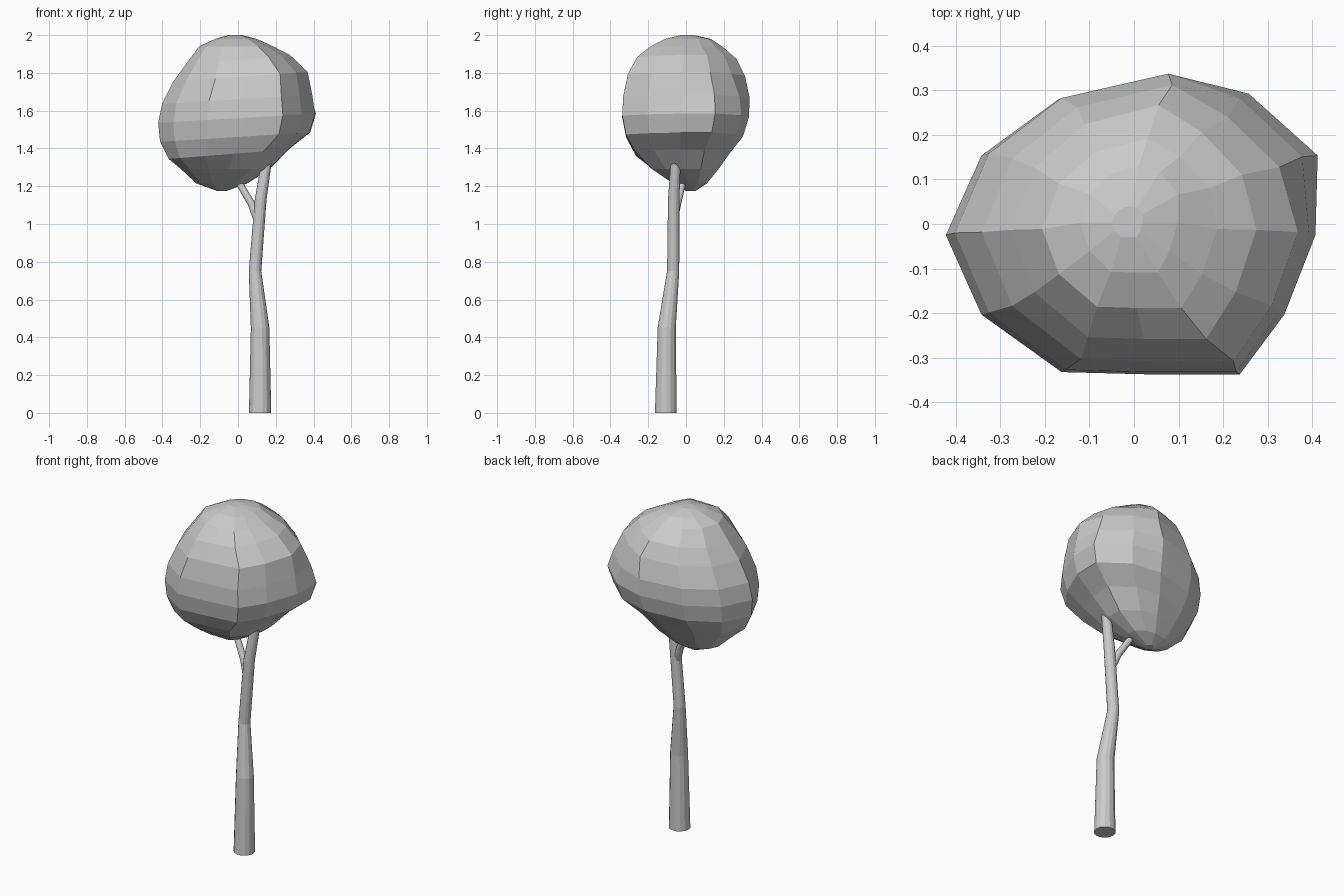
import bpy
import bmesh
from mathutils import Vector
from math import cos, sin, tau

cube = bpy.data.objects.get("Cube")
if cube:
    bpy.data.objects.remove(cube)

grey = bpy.data.materials.new("plain grey")
grey.use_nodes = True
colour = (0.6, 0.6, 0.6, 1)
grey.diffuse_color = colour
grey.node_tree.nodes["Principled BSDF"].inputs["Base Color"].default_value = colour


def loft(name, rings):
    """Skin a stack of equal point rings and cap both ends."""
    bm = bmesh.new()
    loops = [[bm.verts.new(p) for p in ring] for ring in rings]
    n = len(loops[0])
    for low, high in zip(loops, loops[1:]):
        for i in range(n):
            j = (i + 1) % n
            bm.faces.new((low[i], low[j], high[j], high[i]))
    bm.faces.new(loops[0][::-1])
    bm.faces.new(loops[-1])
    bmesh.ops.recalc_face_normals(bm, faces=bm.faces)
    mesh = bpy.data.meshes.new(name)
    bm.to_mesh(mesh)
    bm.free()
    mesh.materials.append(grey)
    obj = bpy.data.objects.new(name, mesh)
    bpy.context.collection.objects.link(obj)
    return obj


def limb(name, stations, sides):
    """Tapered limb through (x, y, z, radius) stations."""
    rings = []
    for k, (x, y, z, r) in enumerate(stations):
        a = Vector(stations[max(k - 1, 0)][:3])
        b = Vector(stations[min(k + 1, len(stations) - 1)][:3])
        along = Vector((0, 0, 1)) if k == 0 and z == 0 else (b - a).normalized()
        turn = Vector((0, 0, 1)).rotation_difference(along)
        rings.append([Vector((x, y, z)) + turn @ Vector(
            (r * cos(tau * i / sides), r * sin(tau * i / sides), 0))
            for i in range(sides)])
    return loft(name, rings)


# Bent trunk and its side branch
limb("trunk", [(0.117, -0.107, 0, 0.059), (0.117, -0.102, 0.45, 0.049),
               (0.09, -0.068, 0.75, 0.033), (0.12, -0.065, 1.13, 0.031),
               (0.15, -0.055, 1.32, 0.027), (0.17, -0.05, 1.45, 0.022)], 14)
limb("branch", [(0.105, -0.065, 1.02, 0.022), (0.07, -0.045, 1.11, 0.02),
                (0.01, -0.02, 1.21, 0.018), (-0.03, 0, 1.28, 0.014)], 14)

# Faceted crown: one irregular outline resized at every level
outline = [(-0.42, -0.02), (-0.34, -0.2), (-0.16, -0.33), (0.03, -0.335),
           (0.24, -0.335), (0.34, -0.2), (0.41, -0.02), (0.415, 0.16),
           (0.26, 0.3), (0.08, 0.34), (-0.17, 0.285), (-0.34, 0.16)]
dented = (7, 8)  # back left corner of the outline, sunken higher up
# height, left edge, right edge, front edge, back edge, dent scale
levels = [(1.175, -0.11, -0.06, 0, 0.05, 1), (1.215, -0.22, 0.05, -0.07, 0.11, 1),
          (1.29, -0.3, 0.17, -0.18, 0.17, 1), (1.37, -0.365, 0.27, -0.27, 0.23, 1),
          (1.46, -0.41, 0.385, -0.32, 0.3, 1), (1.56, -0.42, 0.415, -0.34, 0.33, 1),
          (1.66, -0.4, 0.4, -0.335, 0.335, 0.95),
          (1.78, -0.34, 0.375, -0.31, 0.31, 0.87),
          (1.87, -0.275, 0.28, -0.26, 0.265, 0.87),
          (1.94, -0.205, 0.19, -0.19, 0.19, 0.9),
          (1.98, -0.12, 0.1, -0.11, 0.13, 1), (2.0, -0.05, 0.02, -0.03, 0.04, 1)]
crown = []
for z, left, right, front, back, dent in levels:
    cx, cy = (left + right) / 2, (front + back) / 2
    sx, sy = (right - left) / 0.835, (back - front) / 0.675
    tilt = 0.06 if 1.3 < z < 1.9 else 0
    ring = []
    for i, (x, y) in enumerate(outline):
        s = dent if i in dented else 1
        ring.append((cx + x * sx * s, cy + y * sy * s, z + tilt * x))
    crown.append(ring)
loft("crown", crown)
